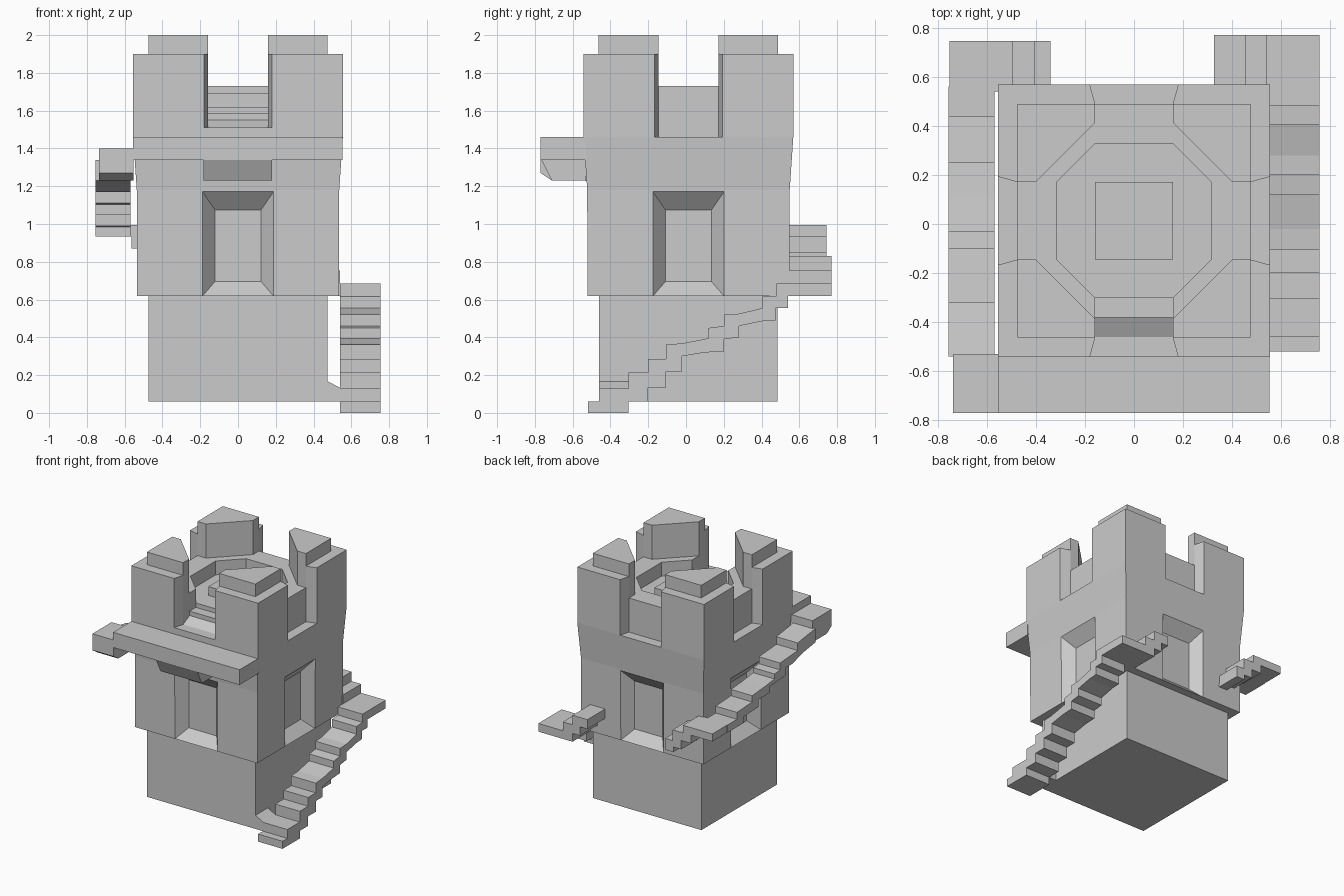
import bpy, bmesh, math
from mathutils import Vector, Matrix

CY = 0.013  # tower centre in y


def finish(name, bm):
    bmesh.ops.recalc_face_normals(bm, faces=bm.faces)
    me = bpy.data.meshes.new(name)
    bm.to_mesh(me)
    bm.free()
    ob = bpy.data.objects.new(name, me)
    bpy.context.collection.objects.link(ob)
    return ob


def loft(name, loops):
    """Skin a list of equal-length loops and cap both ends."""
    bm = bmesh.new()
    rings = [[bm.verts.new(p) for p in l] for l in loops]
    n = len(rings[0])
    for a, b in zip(rings, rings[1:]):
        for i in range(n):
            j = (i + 1) % n
            bm.faces.new((a[i], a[j], b[j], b[i]))
    bm.faces.new(rings[0])
    bm.faces.new(rings[-1])
    return finish(name, bm)


def prism(name, pts, axis, a, b):
    """Extrude a 2D outline along an axis from a to b."""
    def at(p, t):
        return {'x': (t, p[0], p[1]), 'y': (p[0], t, p[1]), 'z': (p[0], p[1], t)}[axis]
    return loft(name, [[at(p, t) for p in pts] for t in (a, b)])


def box(name, x0, x1, y0, y1, z0, z1):
    return prism(name, [(x0, y0), (x1, y0), (x1, y1), (x0, y1)], 'z', z0, z1)


def square(h, z):
    return [(sx * h, CY + sy * h, z) for sx, sy in ((-1, -1), (1, -1), (1, 1), (-1, 1))]


def turned(pts, k):
    m = Matrix.Rotation(k * math.pi / 2, 2)
    return [tuple(m @ Vector(p) + Vector((0, CY))) for p in pts]


# Base and flared tower body
box("base", -0.475, 0.475, -0.46, 0.485, 0.06, 0.62)
body = loft("tower_body", [square(0.535, 0.62), square(0.536, 1.18), square(0.555, 1.46)])

# Splayed recess on each of the four sides
cutters = []
for k in range(4):
    def frame(w, d, z0, z1):
        q = turned([(-w, -d), (w, -d)], k)
        return [(*q[0], z0), (*q[1], z0), (*q[1], z1), (*q[0], z1)]
    c = loft("recess_cutter", [frame(0.224, 0.579, 0.577, 1.222), frame(0.122, 0.455, 0.695, 1.075)])
    c.hide_render = True
    mod = body.modifiers.new("recess", 'BOOLEAN')
    mod.operation, mod.solver, mod.object = 'DIFFERENCE', 'EXACT', c
    cutters.append(c)
mesh = bpy.data.meshes.new_from_object(body.evaluated_get(bpy.context.evaluated_depsgraph_get()))
body.modifiers.clear()
body.data = mesh
for c in cutters:
    bpy.data.objects.remove(c)

# Battlements: corner merlons, their caps, and the parapet ring
merlon = [(0.555, 0.555), (0.18, 0.555), (0.158, 0.475), (0.158, 0.4),
          (0.4, 0.158), (0.475, 0.158), (0.555, 0.18)]
cap = [(0.475, 0.475), (0.158, 0.475), (0.158, 0.4), (0.4, 0.158), (0.475, 0.158)]
ledge = [(0.475, 0.475), (0.158, 0.475), (0.158, 0.315), (0.315, 0.158), (0.475, 0.158)]
for k in range(4):
    prism("merlon", turned(merlon, k), 'z', 1.46, 1.9)
    prism("merlon_cap", turned(cap, k), 'z', 1.9, 2.0)
    prism("parapet_corner", turned(ledge, k), 'z', 1.46, 1.73)
    if k != 2:  # front side stays open
        prism("parapet_side", turned([(-0.158, 0.475), (0.158, 0.475), (0.158, 0.315),
                                      (-0.158, 0.315)], k), 'z', 1.46, 1.73)

# Roof floor, hatch and entry steps
octagon = [p for k in range(4) for p in turned([(0.315, 0.158), (0.158, 0.315)], k)]
prism("roof_floor", octagon, 'z', 1.46, 1.62)
box("roof_hatch", -0.158, 0.158, -0.145, 0.171, 1.62, 1.69)
box("entry_sill", -0.18, 0.18, -0.542, -0.46, 1.46, 1.51)
prism("entry_steps", [(-0.46, 1.46), (-0.46, 1.51), (-0.38, 1.55), (-0.38, 1.585),
                      (-0.3, 1.585), (-0.3, 1.46)], 'x', -0.158, 0.158)

# Front balcony with bracket
box("balcony", -0.555, 0.553, -0.77, -0.53, 1.34, 1.46)
prism("balcony_bracket", [(-0.765, 1.34), (-0.71, 1.23), (-0.53, 1.23), (-0.53, 1.34)],
      'x', -0.183, 0.18)

# Right-hand staircase with its wall bracket
upper = [(-0.52, 0.0), (-0.52, 0.06), (-0.46, 0.06), (-0.46, 0.13), (-0.305, 0.13),
         (-0.305, 0.215), (-0.2, 0.215), (-0.2, 0.285), (-0.105, 0.285), (-0.105, 0.362),
         (-0.02, 0.368), (0.12, 0.395), (0.12, 0.45), (0.2, 0.46), (0.2, 0.52), (0.28, 0.525),
         (0.405, 0.555), (0.405, 0.615), (0.48, 0.62), (0.48, 0.685), (0.77, 0.685)]
lower = [(0.77, 0.62), (0.54, 0.62), (0.54, 0.555), (0.475, 0.555), (0.475, 0.49),
         (0.4, 0.485), (0.28, 0.46), (0.28, 0.4), (0.2, 0.39), (0.2, 0.325), (0.1, 0.32),
         (-0.02, 0.3), (-0.02, 0.22), (-0.105, 0.22), (-0.105, 0.135), (-0.2, 0.135),
         (-0.2, 0.06), (-0.305, 0.06), (-0.305, 0.0)]
prism("right_stairs", upper + lower, 'x', 0.54, 0.755)
prism("right_stair_bracket", [(0.47, 0.06), (0.545, 0.06), (0.545, 0.13), (0.47, 0.17)],
      'y', -0.46, -0.305)

# Back staircases on either side of the recess
prism("back_right_stairs", [(0.755, 0.62), (0.755, 0.685), (0.54, 0.685), (0.54, 0.755),
                            (0.455, 0.755), (0.455, 0.83), (0.325, 0.83), (0.325, 0.755),
                            (0.39, 0.755), (0.39, 0.685), (0.455, 0.685), (0.455, 0.62)],
      'y', 0.54, 0.77)
prism("back_left_stairs", [(-0.34, 0.76), (-0.34, 0.85), (-0.405, 0.85), (-0.405, 0.935),
                           (-0.495, 0.935), (-0.495, 0.995), (-0.752, 0.995), (-0.752, 0.935),
                           (-0.565, 0.935), (-0.565, 0.87), (-0.48, 0.87), (-0.48, 0.8),
                           (-0.41, 0.8), (-0.41, 0.76)], 'y', 0.54, 0.745)

# Left-hand staircase up to the balcony
prism("left_stairs", [(0.56, 0.995), (0.44, 0.995), (0.44, 1.05), (0.25, 1.06), (0.25, 1.11),
                      (0.11, 1.12), (-0.03, 1.135), (-0.03, 1.175), (-0.1, 1.18), (-0.1, 1.235),
                      (-0.32, 1.25), (-0.32, 1.31), (-0.54, 1.34), (-0.54, 1.23), (-0.4, 1.21),
                      (-0.25, 1.17), (-0.17, 1.17), (-0.17, 1.11), (0.03, 1.1), (0.03, 1.05),
                      (0.17, 1.05), (0.17, 0.99), (0.35, 0.985), (0.35, 0.935), (0.56, 0.935)],
      'x', -0.755, -0.568)
prism("left_top_landing", [(-0.53, 1.4), (-0.53, 1.23), (-0.71, 1.23), (-0.77, 1.27),
                           (-0.77, 1.4)], 'x', -0.737, -0.553)
